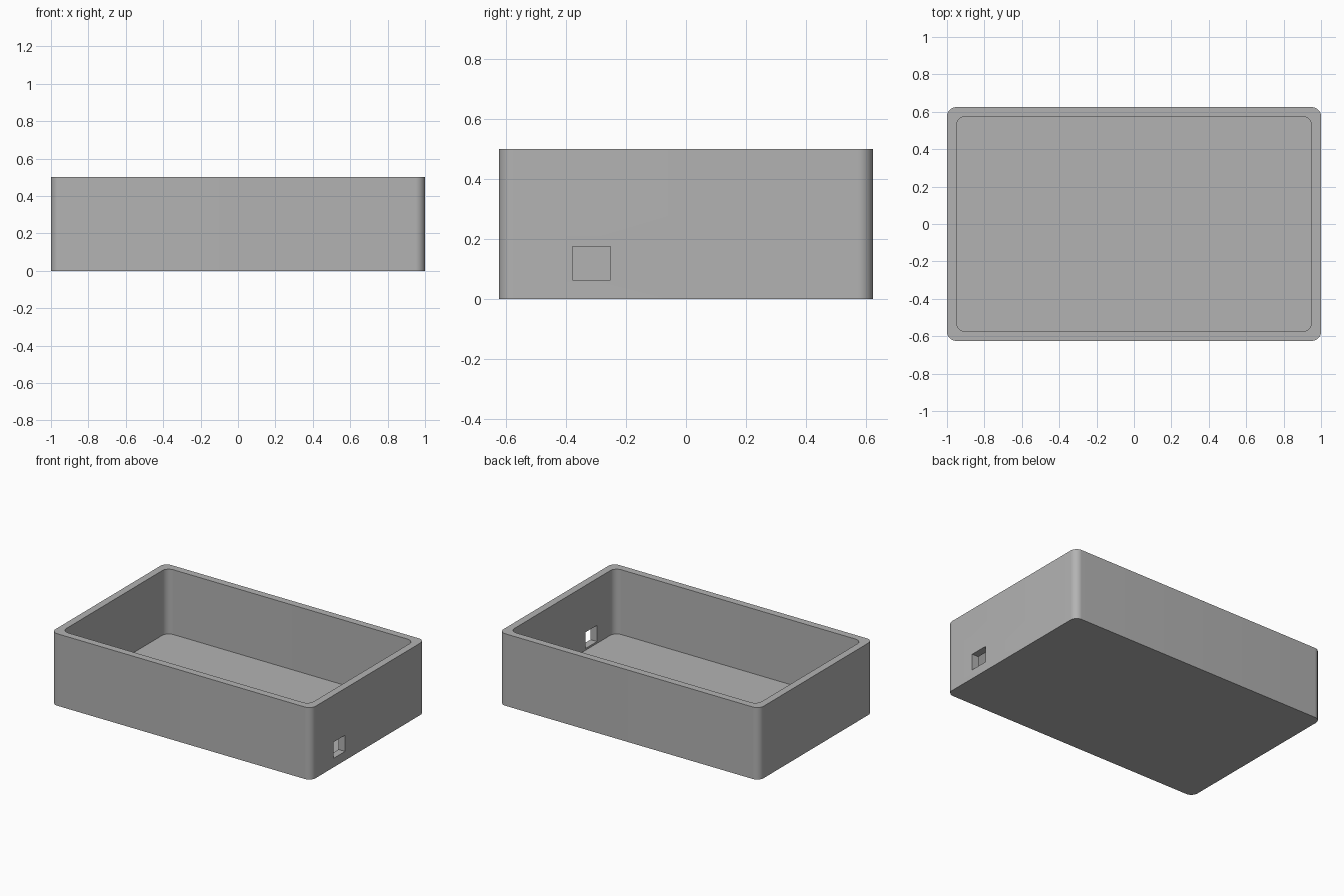
import bpy, bmesh
from math import radians

cube = bpy.data.objects.get("Cube")
if cube:
    bpy.data.objects.remove(cube, do_unlink=True)

LENGTH, WIDTH, HEIGHT = 2.0, 1.25, 0.5
WALL, RADIUS = 0.05, 0.05

grey = bpy.data.materials.new("plain grey")
grey.use_nodes = True
colour = (0.45, 0.45, 0.45, 1)
grey.diffuse_color = colour
grey.node_tree.nodes["Principled BSDF"].inputs["Base Color"].default_value = colour


def block(name, low, high, radius=0):
    """Box between two corners, with optional rounded upright edges."""
    bm = bmesh.new()
    bmesh.ops.create_cube(bm, size=1)
    for v in bm.verts:
        v.co = [h if c > 0 else l for c, l, h in zip(v.co, low, high)]
    if radius:
        upright = [e for e in bm.edges
                   if abs(e.verts[0].co.z - e.verts[1].co.z) > 0.01]
        bmesh.ops.bevel(bm, geom=upright, offset=radius, segments=12,
                        profile=0.5, affect='EDGES')
    mesh = bpy.data.meshes.new(name)
    bm.to_mesh(mesh)
    bm.free()
    mesh.materials.append(grey)
    obj = bpy.data.objects.new(name, mesh)
    bpy.context.collection.objects.link(obj)
    return obj


# Solid outer body
x, y = LENGTH / 2, WIDTH / 2
tray = block("open_case", (-x, -y, 0), (x, y, HEIGHT), RADIUS)

# Hollow interior and the small cable port through one end wall
xi, yi = x - WALL, y - WALL
cutters = [
    block("interior_cutter", (-xi, -yi, WALL), (xi, yi, HEIGHT + 0.2), RADIUS),
    block("port_cutter", (xi - 0.1, -0.38, 0.0625), (x + 0.1, -0.253, 0.175)),
]
for cutter in cutters:
    mod = tray.modifiers.new(cutter.name, 'BOOLEAN')
    mod.operation = 'DIFFERENCE'
    mod.solver = 'EXACT'
    mod.object = cutter

# Bake the cuts, then remove the helpers
bpy.ops.object.select_all(action='DESELECT')
tray.select_set(True)
bpy.context.view_layer.objects.active = tray
for cutter in cutters:
    bpy.ops.object.modifier_apply(modifier=cutter.name)
    bpy.data.objects.remove(cutter, do_unlink=True)
bpy.ops.object.shade_smooth_by_angle(angle=radians(30))
